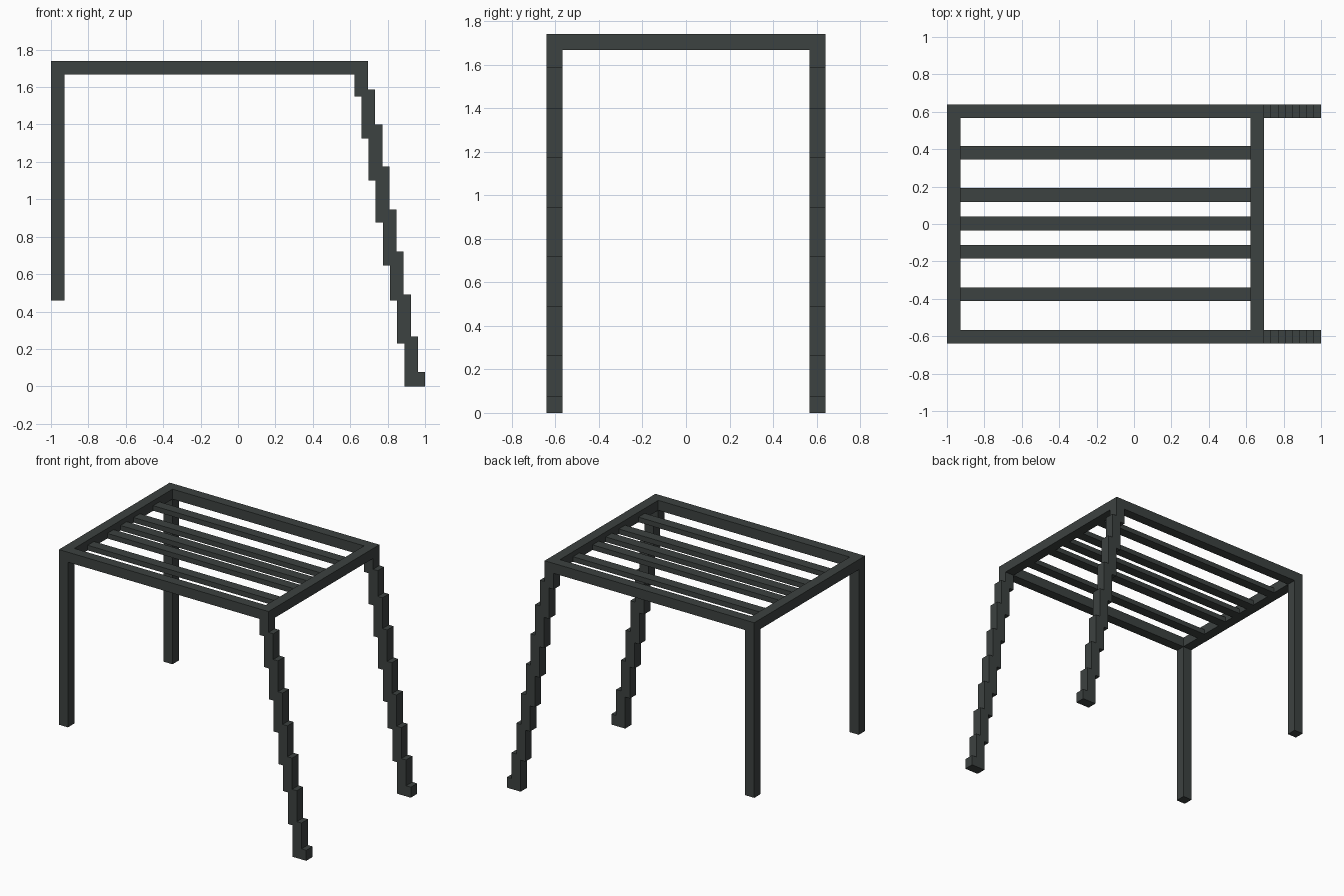
import bpy, bmesh

if "Cube" in bpy.data.objects:
    bpy.data.objects.remove(bpy.data.objects["Cube"])

W = 0.073                     # bar thickness
TOP, UNDER = 1.74, 1.667      # frame top and underside
X0, X1 = -1.0, 0.695          # frame ends
Y = 0.64                      # frame half width

mat = bpy.data.materials.new("dark grey metal")
mat.diffuse_color = (0.046, 0.054, 0.052, 1)
mat.use_nodes = True
mat.node_tree.nodes["Principled BSDF"].inputs["Base Color"].default_value = mat.diffuse_color


def finish(name, bm):
    bmesh.ops.recalc_face_normals(bm, faces=bm.faces[:])
    me = bpy.data.meshes.new(name)
    bm.to_mesh(me)
    bm.free()
    me.materials.append(mat)
    ob = bpy.data.objects.new(name, me)
    bpy.context.collection.objects.link(ob)
    return ob


def box(name, x, y, z):
    bm = bmesh.new()
    bmesh.ops.create_cube(bm, size=1)
    for v in bm.verts:
        v.co = [(a + b) / 2 + c * (b - a) for (a, b), c in zip((x, y, z), v.co)]
    return finish(name, bm)


def extrude_y(name, pts, y0, y1):
    bm = bmesh.new()
    f = bm.faces.new([bm.verts.new((x, y0, z)) for x, z in pts])
    r = bmesh.ops.extrude_face_region(bm, geom=[f])
    for v in r["geom"]:
        if isinstance(v, bmesh.types.BMVert):
            v.co.y = y1
    return finish(name, bm)


# Stepped leg profile: each step shifts outward by half a bar
STEP = (1.0 - X1) / 8
outer_z = [1.588, 1.40, 1.175, 0.946, 0.72, 0.492, 0.266, 0.077, 0.0]
inner_z = [1.55, 1.325, 1.10, 0.875, 0.647, 0.46, 0.23, 0.0]
profile, z = [], UNDER
for i, low in enumerate(outer_z):
    profile += [(X1 + STEP * i, z), (X1 + STEP * i, low)]
    z = low
inner, z = [], UNDER
for i, low in enumerate(inner_z):
    inner += [(X1 - W + STEP * i, z), (X1 - W + STEP * i, low)]
    z = low
profile += inner[::-1]

# Both sides: long rail, straight leg, stepped leg
for side, label in ((-1, "front"), (1, "back")):
    ys = sorted((side * Y, side * (Y - W)))
    box(label + "_long_rail", (X0, X1), ys, (UNDER, TOP))
    box(label + "_straight_leg", (X0, X0 + W), ys, (0.46, UNDER))
    extrude_y(label + "_stepped_leg", profile, *ys)

# End rails
for label, x in (("left", X0), ("right", X1 - W)):
    box(label + "_end_rail", (x, x + W), (-Y + W, Y - W), (UNDER, TOP))

# Thin slats set low inside the frame
for i, y in enumerate((-0.376, -0.149, 0.003, 0.155, 0.381)):
    box(f"slat_{i + 1}", (X0 + W, X1 - W), (y - W / 2, y + W / 2), (UNDER, UNDER + 0.037))
